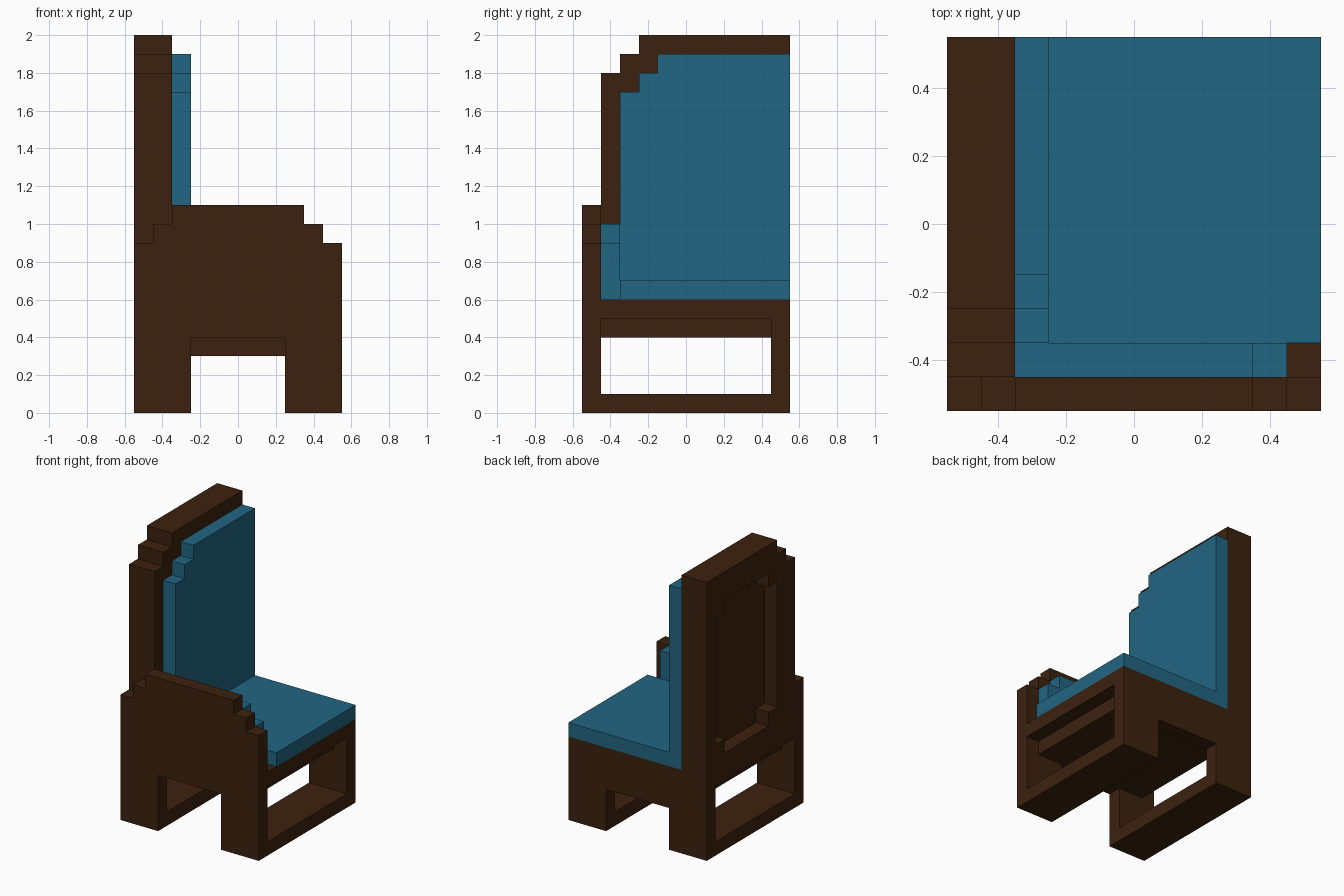
import bpy, bmesh
from mathutils import Vector

if "Cube" in bpy.data.objects:
    bpy.data.objects.remove(bpy.data.objects["Cube"], do_unlink=True)


def make_material(name, rgb):
    mat = bpy.data.materials.new(name)
    mat.use_nodes = True
    colour = (*rgb, 1.0)
    mat.diffuse_color = colour
    mat.node_tree.nodes["Principled BSDF"].inputs["Base Color"].default_value = colour
    return mat


wood = make_material("dark brown wood", (0.045, 0.0155, 0.0045))
fabric = make_material("blue fabric", (0.0155, 0.133, 0.228))


def extrude_profile(name, points, axis, start, end, mat):
    """Extrude a flat outline along x (outline in y, z) or y (outline in x, z)."""
    bm = bmesh.new()
    place = (lambda a, b: (start, a, b)) if axis == "x" else (lambda a, b: (a, start, b))
    face = bm.faces.new([bm.verts.new(place(a, b)) for a, b in points])
    depth = end - start
    offset = Vector((depth, 0, 0)) if axis == "x" else Vector((0, depth, 0))
    result = bmesh.ops.extrude_face_region(bm, geom=[face])
    bmesh.ops.translate(bm, vec=offset,
                        verts=[g for g in result["geom"] if isinstance(g, bmesh.types.BMVert)])
    bmesh.ops.recalc_face_normals(bm, faces=bm.faces)
    mesh = bpy.data.meshes.new(name)
    bm.to_mesh(mesh)
    bm.free()
    mesh.materials.append(mat)
    obj = bpy.data.objects.new(name, mesh)
    bpy.context.collection.objects.link(obj)
    return obj


def box(name, x, y, z, mat):
    outline = [(y[0], z[0]), (y[1], z[0]), (y[1], z[1]), (y[0], z[1])]
    return extrude_profile(name, outline, "x", x[0], x[1], mat)


def stairs(a, z, count, da, dz, step=0.1):
    """Stair corners from (a, z), moving first along a and then along z."""
    pts = [(a, z)]
    for _ in range(count):
        a += da * step
        pts.append((a, z))
        z += dz * step
        pts.append((a, z))
    return pts


def legs(arch):
    """Lower outline of a side panel: two feet with an arch between them."""
    return [(-0.55, 0), (-0.25, 0), (-0.25, arch), (0.25, arch), (0.25, 0), (0.55, 0)]


# Side panels: stepped arm on one side, low panel on the open side
arm = legs(0.4) + stairs(0.55, 0.9, 2, -1, 1) + [(-a, z) for a, z in reversed(stairs(0.55, 0.9, 2, -1, 1))]
extrude_profile("arm_panel", arm, "y", -0.55, -0.45, wood)
extrude_profile("open_side_panel", legs(0.3) + [(0.55, 0.6), (-0.55, 0.6)], "y", 0.45, 0.55, wood)

# Cross pieces between the side panels
inner = (-0.45, 0.45)
box("seat_base", (-0.45, 0.45), inner, (0.4, 0.6), wood)
for label, sign in (("front", 1), ("back", -1)):
    box(label + "_foot_board", sorted((sign * 0.25, sign * 0.55)), inner, (0, 0.1), wood)
    box(label + "_seat_rail", sorted((sign * 0.45, sign * 0.55)), inner, (0.5, 0.6), wood)

# Stepped backrest frame with a sunken panel at the rear
back = [(0.55, 0.6), (0.55, 2.0)] + stairs(-0.25, 2.0, 2, -1, -1)
back[2:] = [(-0.25, 2.0), (-0.25, 1.9), (-0.35, 1.9), (-0.35, 1.8), (-0.45, 1.8), (-0.45, 0.6)]
frame = extrude_profile("backrest_frame", back, "x", -0.55, -0.35, wood)
recess = [(-0.15, 0.7), (0.35, 0.7), (0.35, 0.8), (0.45, 0.8), (0.45, 1.7), (0.35, 1.7),
          (0.35, 1.8), (-0.15, 1.8), (-0.15, 1.7), (-0.25, 1.7), (-0.25, 0.8), (-0.15, 0.8)]
cutter = extrude_profile("recess_cutter", recess, "x", -0.65, -0.45, wood)
cutter.hide_render = True
cut = frame.modifiers.new("recess", "BOOLEAN")
cut.operation = "DIFFERENCE"
cut.solver = "EXACT"
cut.object = cutter
bpy.context.view_layer.objects.active = frame
bpy.ops.object.modifier_apply(modifier=cut.name)
bpy.data.objects.remove(cutter, do_unlink=True)

# Cushions
box("seat_cushion", (-0.35, 0.55), (-0.35, 0.55), (0.6, 0.7), fabric)
pad = [(0.55, 0.7), (0.55, 1.9), (-0.15, 1.9), (-0.15, 1.8), (-0.25, 1.8),
       (-0.25, 1.7), (-0.35, 1.7), (-0.35, 0.7)]
extrude_profile("backrest_cushion", pad, "x", -0.35, -0.25, fabric)
arm_pad = [(-0.35, 0.6), (0.45, 0.6), (0.45, 0.9), (0.35, 0.9), (0.35, 1.0), (-0.35, 1.0)]
extrude_profile("arm_cushion", arm_pad, "y", -0.45, -0.35, fabric)
